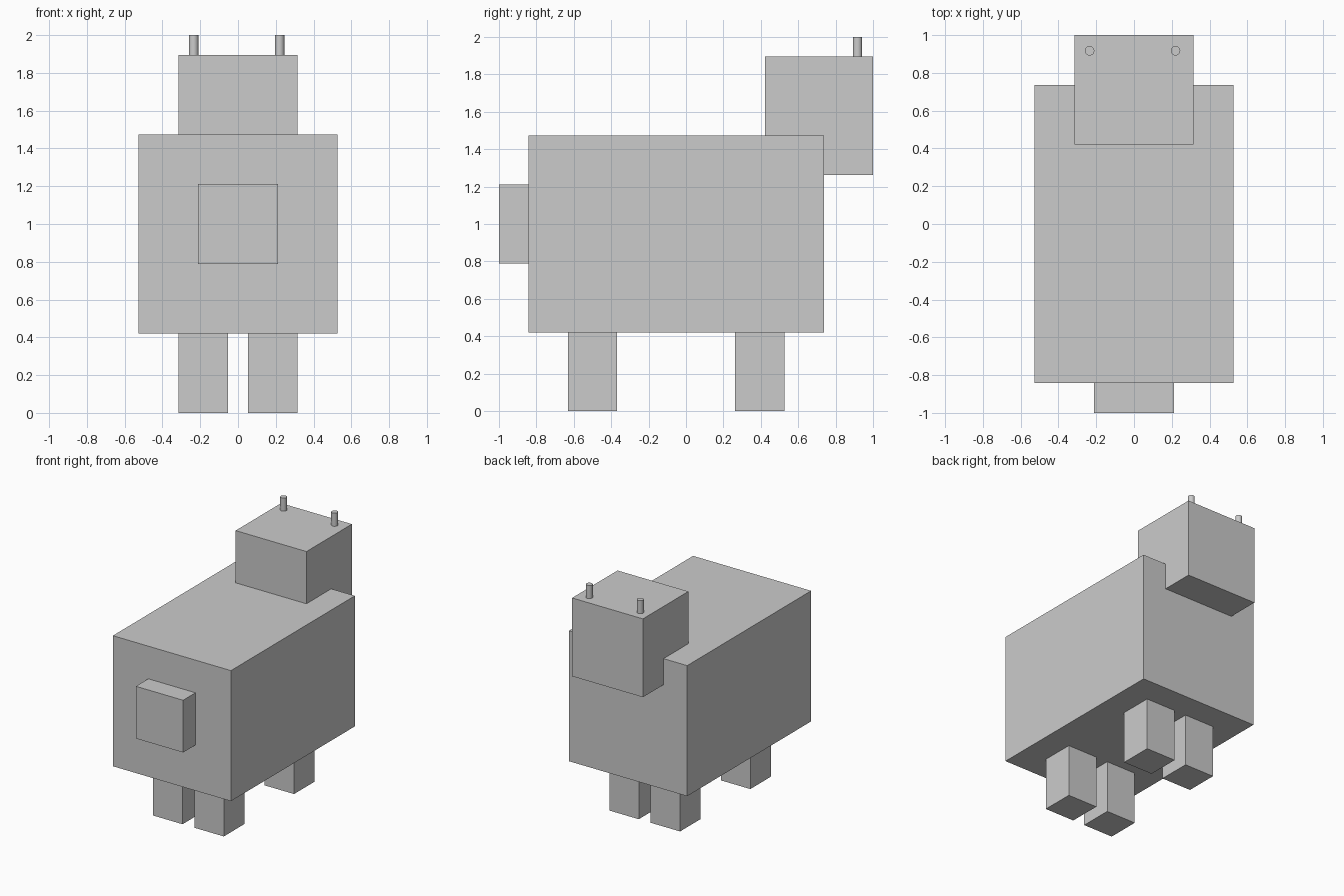
import bpy

if "Cube" in bpy.data.objects:
    bpy.data.objects.remove(bpy.data.objects["Cube"])

U = 2 / 19  # block unit


def box(name, lo, hi):
    """Box between two corners, given in block units."""
    centre = [(a + b) / 2 * U for a, b in zip(lo, hi)]
    size = [(b - a) * U for a, b in zip(lo, hi)]
    bpy.ops.mesh.primitive_cube_add(size=1, location=centre)
    ob = bpy.context.object
    ob.name = name
    ob.scale = size
    bpy.ops.object.transform_apply(location=False, rotation=False, scale=True)
    return ob


# Torso, head and the block on the front face
box("body", (-5, -8, 4), (5, 7, 14))
box("head", (-3, 4, 12), (3, 9.5, 18))
box("front_block", (-2, -9.5, 7.5), (2, -8, 11.5))

# Four legs
for end, y in (("front", -4.75), ("back", 3.75)):
    for side, x in (("left", -1.75), ("right", 1.75)):
        box(f"{end}_{side}_leg", (x - 1.25, y - 1.25, 0), (x + 1.25, y + 1.25, 4))

# Two small horns on top of the head
for side, x in (("left", -0.235), ("right", 0.22)):
    bpy.ops.mesh.primitive_cylinder_add(
        vertices=32, radius=0.025, depth=U, location=(x, 0.917, 18.5 * U))
    bpy.context.object.name = f"{side}_horn"
    bpy.ops.object.shade_smooth_by_angle()
